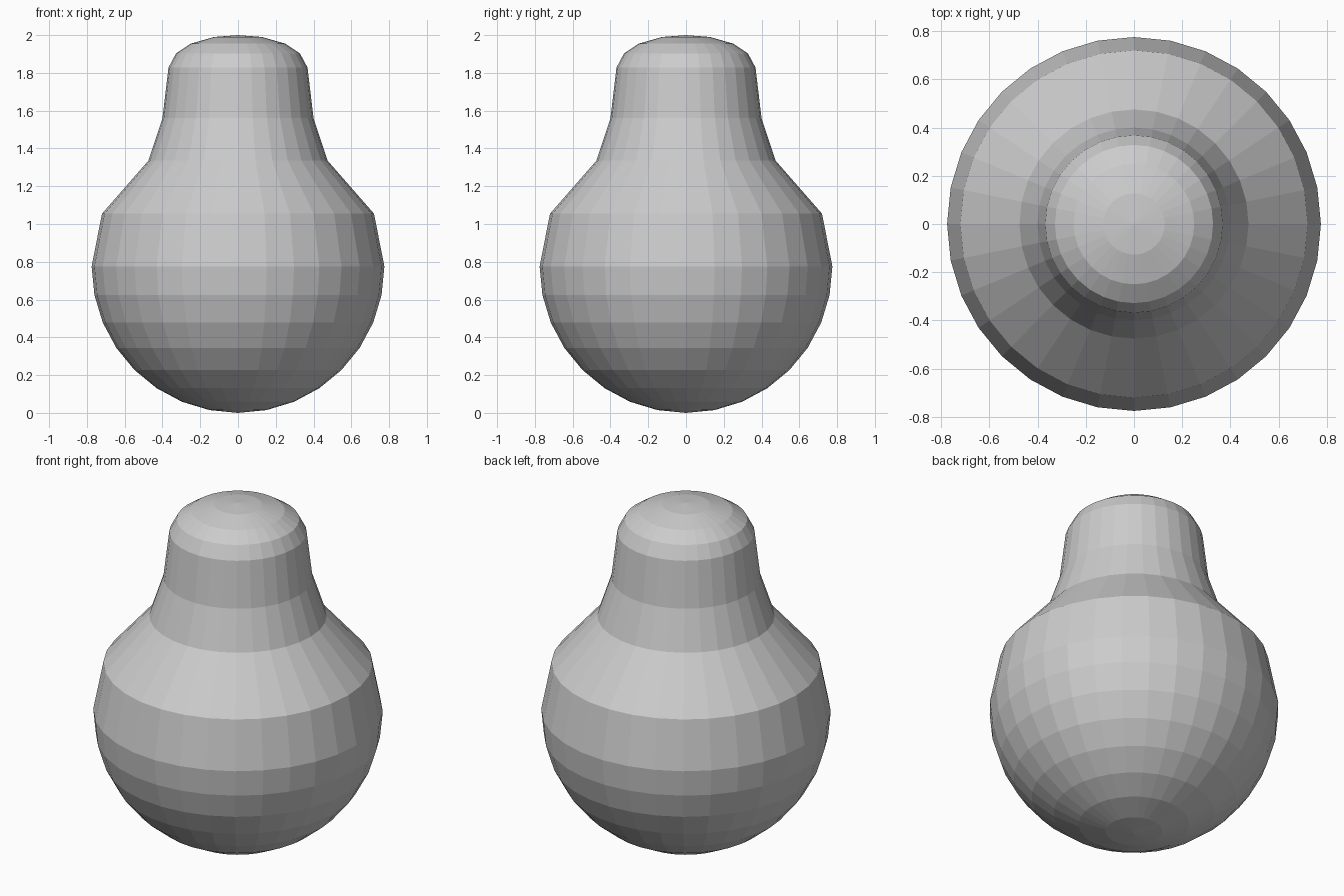
import bpy, bmesh
from math import sin, cos, pi

if "Cube" in bpy.data.objects:
    bpy.data.objects.remove(bpy.data.objects["Cube"])

SIDES = 32
R = 0.775  # radius of the round lower body

# Lower hemisphere, then shoulder, neck and rounded crown: (radius, height)
profile = [(R * sin(k * pi / 16), R - R * cos(k * pi / 16)) for k in range(9)]
profile += [(0.72, 1.055), (0.475, 1.335), (0.40, 1.56), (0.368, 1.828),
            (0.328, 1.903), (0.25, 1.955), (0.127, 1.99), (0.0, 2.0)]


def lathe(name, points, sides):
    bm = bmesh.new()
    verts = [bm.verts.new((r, 0, z)) for r, z in points]
    edges = [bm.edges.new(pair) for pair in zip(verts, verts[1:])]
    bmesh.ops.spin(bm, geom=verts + edges, cent=(0, 0, 0), axis=(0, 0, 1),
                   angle=2 * pi, steps=sides, use_duplicate=False)
    bmesh.ops.remove_doubles(bm, verts=bm.verts[:], dist=0.0005)
    bmesh.ops.recalc_face_normals(bm, faces=bm.faces[:])
    mesh = bpy.data.meshes.new(name)
    bm.to_mesh(mesh)
    bm.free()
    obj = bpy.data.objects.new(name, mesh)
    bpy.context.collection.objects.link(obj)
    return obj


# Pear-shaped body, flat shaded
lathe("pear_body", profile, SIDES)
